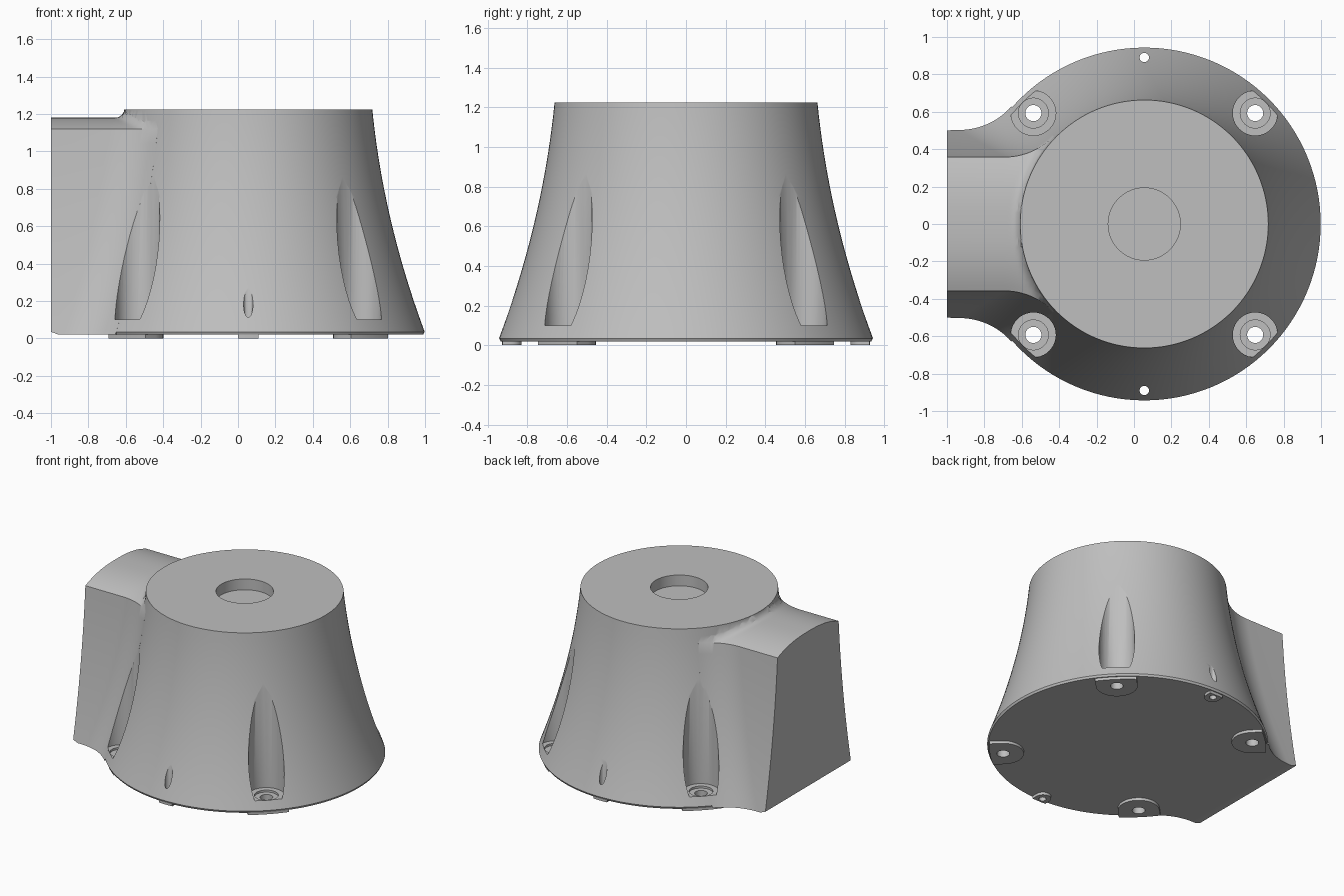
import bpy, bmesh, math
from math import sin, cos, pi, sqrt, hypot

if "Cube" in bpy.data.objects:
    bpy.data.objects.remove(bpy.data.objects["Cube"])

CX = 0.055          # axis of the round housing
TOP, BASE = 1.225, 0.02
SHOULDER, ARCH = 1.12, 0.06   # side extension: wall top and crown height

grey = bpy.data.materials.new("plain_grey")
grey.use_nodes = True
grey.diffuse_color = (0.52, 0.52, 0.52, 1)
grey.node_tree.nodes["Principled BSDF"].inputs["Base Color"].default_value = (0.52, 0.52, 0.52, 1)


def loft(name, rings):
    """Skin closed rings of points and cap both ends."""
    bm = bmesh.new()
    loops = [[bm.verts.new(p) for p in ring] for ring in rings]
    n = len(loops[0])
    for a, b in zip(loops, loops[1:]):
        for i in range(n):
            j = (i + 1) % n
            bm.faces.new((a[i], a[j], b[j], b[i]))
    bm.faces.new(loops[0])
    bm.faces.new(loops[-1])
    bmesh.ops.recalc_face_normals(bm, faces=bm.faces)
    mesh = bpy.data.meshes.new(name)
    bm.to_mesh(mesh)
    bm.free()
    mesh.materials.append(grey)
    ob = bpy.data.objects.new(name, mesh)
    bpy.context.collection.objects.link(ob)
    return ob


def circle(x, y, z, r, n):
    return [(x + r * cos(2 * pi * i / n), y + r * sin(2 * pi * i / n), z) for i in range(n)]


def cylinder(name, x, y, r, z0, z1, n=40):
    return loft(name, [circle(x, y, z0, r, n), circle(x, y, z1, r, n)])


def boolean(ob, other, operation):
    mod = ob.modifiers.new(operation, 'BOOLEAN')
    mod.object, mod.operation, mod.solver = other, operation, 'EXACT'
    bpy.context.view_layer.objects.active = ob
    bpy.ops.object.modifier_apply(modifier=mod.name)


def radius(z):
    t = TOP - z
    return 0.663 + 0.099 * t + 0.1146 * t * t


# Flared round housing with a softened bottom edge
levels = [0.035 + (TOP - 0.035) * i / 20 for i in range(21)]
housing = loft("housing", [circle(CX, 0, BASE, radius(BASE) - 0.013, 128)]
               + [circle(CX, 0, z, radius(z), 128) for z in levels])


# Side extension: walls blend into the housing with a tangent fillet
def wall_point(station, z, fillet=0.37, steps=16):
    r = radius(z)
    w = 0.53 * r
    if station < 2:
        return (-1, -0.96)[station], w
    dx = sqrt((r + fillet) ** 2 - (w + fillet) ** 2)
    end = math.atan2(dx, w + fillet)
    a = end * min(station - 2, steps) / steps
    x, y = CX - dx + fillet * sin(a), w + fillet * (1 - cos(a))
    if station - 2 > steps:          # last ring is buried in the housing
        x, y = x + 0.1, y * 0.8
    return x, y


def section(station):
    low = 0.035 if station == 0 else BASE
    heights = [low + (SHOULDER - low) * i / 14 for i in range(15)]
    wall = [(*wall_point(station, z), z) for z in heights]
    x, w, _ = wall[-1]
    crown = []
    for i in range(1, 24):
        t = -1 + i / 12
        y = t * w
        z = SHOULDER + ARCH * (1 - abs(t) ** 2.5)
        gap = 0.044 - min(0.044, max(0, hypot(x - CX, y) - 0.665))
        z += 0.044 - sqrt(0.044 ** 2 - gap ** 2)
        crown.append((x, y, z))
    return [(x, -y, z) for x, y, z in wall] + crown + wall[::-1]


extension = loft("side_extension", [section(s) for s in range(20)])
boolean(housing, extension, 'UNION')
bpy.data.objects.remove(extension)


# Foot pads under the screw holes, with the outer edge following the rim
def foot(name, angle, centre, half):
    rim = 0.928
    shape = [(centre - half * sin(pi * i / 16), half * cos(pi * i / 16)) for i in range(17)]
    spread = math.asin(half / rim)
    shape += [(rim * cos(a), rim * sin(a)) for a in [spread * (i / 4 - 1) for i in range(9)]]
    ring = [(CX + u * cos(angle) - v * sin(angle), u * sin(angle) + v * cos(angle))
            for u, v in shape]
    return loft(name, [[(x, y, z) for x, y in ring] for z in (0, 0.03)])


cutters = [cylinder("top_recess_cutter", CX, 0, 0.193, TOP - 0.08, TOP + 0.1, 48)]
parts = [housing]

# Corner pockets, each with a counterbore and a through hole
for side, sx, sy in (("front_left", 1, -1), ("front_right", -1, -1),
                     ("back_left", 1, 1), ("back_right", -1, 1)):
    x, y = CX + sx * 0.593, sy * 0.593
    cutters += [cylinder("pocket_cutter", x, y, 0.12, 0.1, 1.4),
                cylinder("counterbore_cutter", x, y, 0.08, 0.085, 0.2),
                cylinder("screw_hole_cutter", x, y, 0.043, -0.1, 0.2)]
    parts.append(foot(side + "_foot", math.atan2(sy, sx), 0.84, 0.14))

# Small pin holes at the front and the back
for side, sy in (("front", -1), ("back", 1)):
    cutters.append(cylinder("pin_hole_cutter", CX, sy * 0.89, 0.025, -0.1, 0.5, 24))
    parts.append(foot(side + "_small_foot", sy * pi / 2, 0.885, 0.055))

# Cut everything, then discard the cutters
for cutter in cutters:
    centre = cutter.data.vertices
    cx = sum(v.co.x for v in centre) / len(centre)
    cy = sum(v.co.y for v in centre) / len(centre)
    for part in parts:
        xs = [v.co.x for v in part.data.vertices]
        ys = [v.co.y for v in part.data.vertices]
        if min(xs) < cx < max(xs) and min(ys) < cy < max(ys):
            boolean(part, cutter, 'DIFFERENCE')
for cutter in cutters:
    bpy.data.objects.remove(cutter)

# Smooth shading with crisp edges
for part in parts:
    bpy.ops.object.select_all(action='DESELECT')
    part.select_set(True)
    bpy.context.view_layer.objects.active = part
    bpy.ops.object.shade_smooth_by_angle(angle=math.radians(30))
